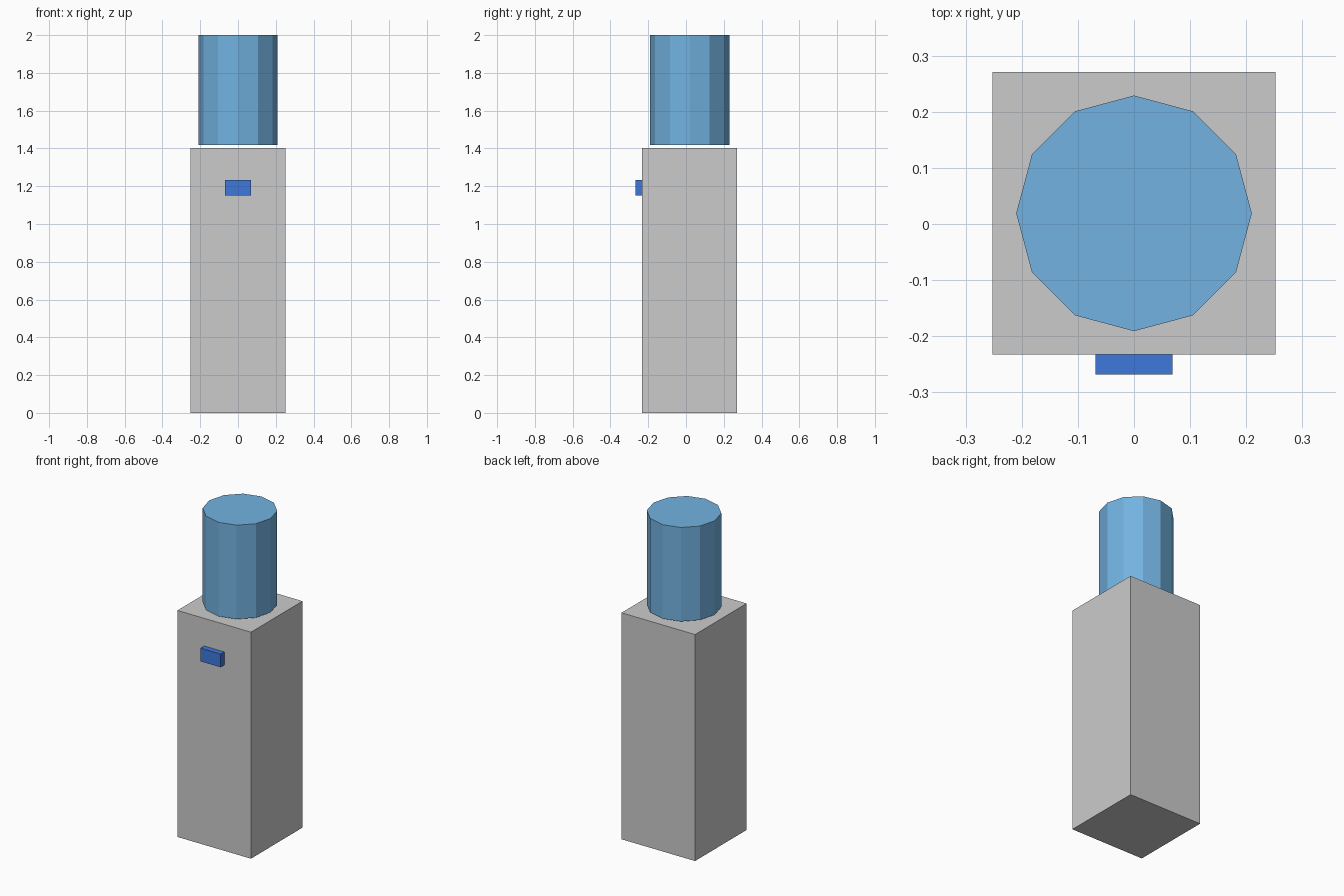
import bpy

if "Cube" in bpy.data.objects:
    bpy.data.objects.remove(bpy.data.objects["Cube"])

CY = 0.019  # depth centre of cabinet and bottle


def colour(obj, name, rgb):
    mat = bpy.data.materials.new(name)
    mat.diffuse_color = (*rgb, 1.0)
    mat.use_nodes = True
    mat.node_tree.nodes["Principled BSDF"].inputs["Base Color"].default_value = mat.diffuse_color
    obj.data.materials.append(mat)


def box(name, lo, hi):
    centre = [(a + b) / 2 for a, b in zip(lo, hi)]
    bpy.ops.mesh.primitive_cube_add(size=1, location=centre)
    obj = bpy.context.object
    obj.name = name
    obj.scale = [b - a for a, b in zip(lo, hi)]
    bpy.ops.object.transform_apply(location=False, rotation=False, scale=True)
    return obj


# Cooler cabinet
box("cabinet", (-0.252, CY - 0.252, 0.0), (0.252, CY + 0.252, 1.403))

# Tap block on the front
tap = box("tap", (-0.069, -0.268, 1.15), (0.069, CY - 0.252, 1.232))
colour(tap, "tap_blue", (0.05, 0.19, 0.72))

# Twelve-sided water bottle, sitting just clear of the cabinet top
z0, z1 = 1.418, 2.0
bpy.ops.mesh.primitive_cylinder_add(vertices=12, radius=0.21, depth=z1 - z0,
                                    location=(0, CY, (z0 + z1) / 2))
bottle = bpy.context.object
bottle.name = "water_bottle"
colour(bottle, "bottle_blue", (0.17, 0.45, 0.75))
